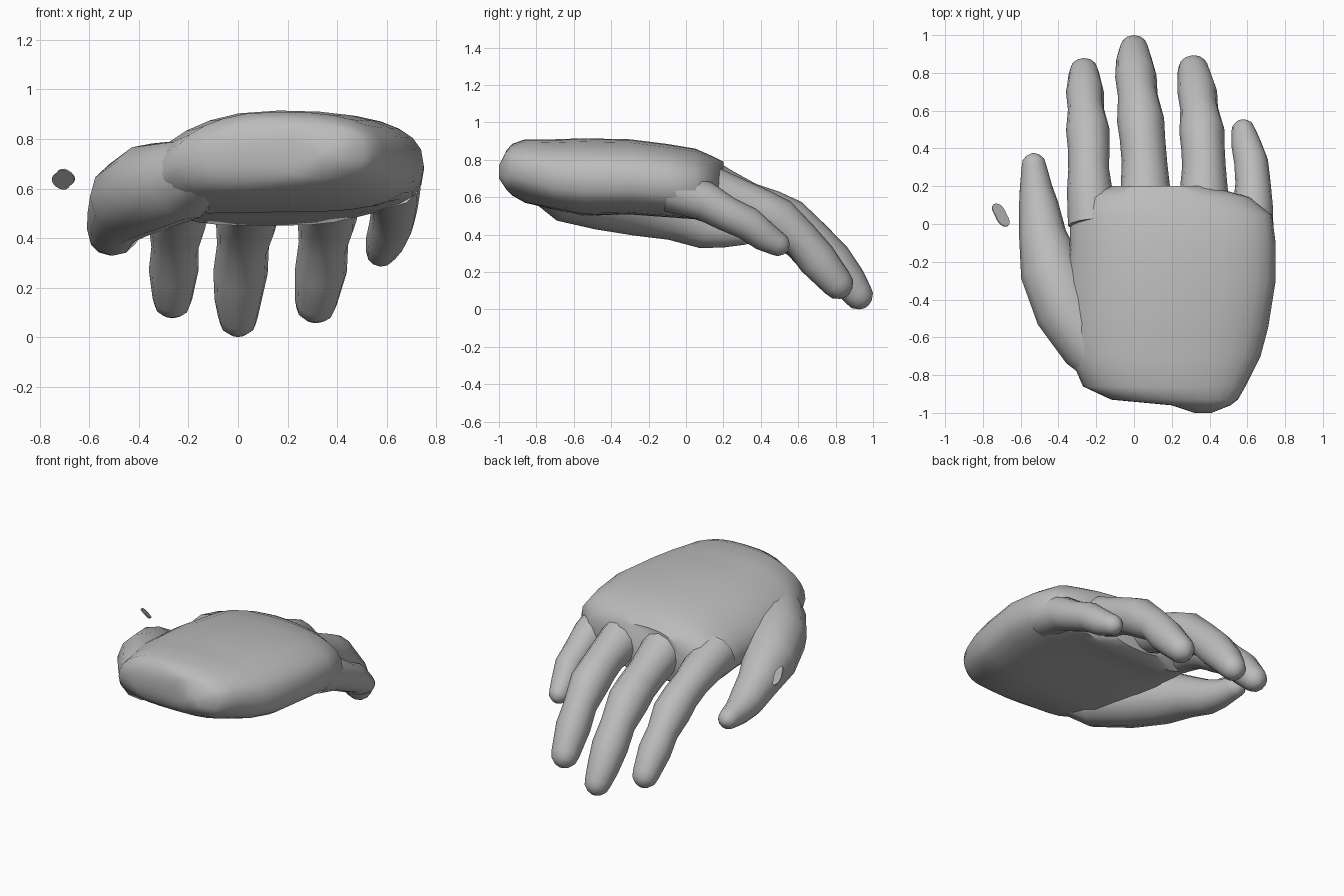
import bpy, bmesh, math
from mathutils import Vector

skin = bpy.data.materials.new("plain grey")
skin.diffuse_color = (0.5, 0.5, 0.5, 1)


def loft(name, rings, angle=40):
    """Skin a list of equal-length rings and close both ends."""
    bm = bmesh.new()
    rows = [[bm.verts.new(p) for p in r] for r in rings]
    n = len(rows[0])
    for a, b in zip(rows, rows[1:]):
        for i in range(n):
            bm.faces.new((a[i], a[(i + 1) % n], b[(i + 1) % n], b[i]))
    bm.faces.new(rows[0][::-1])
    bm.faces.new(rows[-1])
    bmesh.ops.recalc_face_normals(bm, faces=bm.faces[:])
    me = bpy.data.meshes.new(name)
    bm.to_mesh(me)
    bm.free()
    me.materials.append(skin)
    ob = bpy.data.objects.new(name, me)
    bpy.context.collection.objects.link(ob)
    bpy.ops.object.select_all(action='DESELECT')
    ob.select_set(True)
    bpy.context.view_layer.objects.active = ob
    bpy.ops.object.shade_smooth_by_angle(angle=math.radians(angle))
    return ob


def finger(name, pts, sides=12):
    """Tapered tube through (x, y, z, radius) points with a rounded tip."""
    c = [Vector(p[:3]) for p in pts]
    r = [p[3] for p in pts]
    tan = [(c[min(i + 1, len(c) - 1)] - c[max(i - 1, 0)]).normalized() for i in range(len(c))]
    tip, tip_r, tip_t = c[-1].copy(), r[-1], tan[-1]
    for reach, width in ((0.5, 0.87), (0.85, 0.52), (1.0, 0.15)):
        c.append(tip + tip_t * tip_r * reach)
        r.append(tip_r * width)
        tan.append(tip_t)
    rings = []
    for p, rad, t in zip(c, r, tan):
        up = Vector((1, 0, 0)).cross(t).normalized()
        side = t.cross(up)
        rings.append([p + (side * math.cos(a) + up * math.sin(a)) * rad
                      for a in (2 * math.pi * k / sides for k in range(sides))])
    return loft(name, rings)


# Palm: rounded sections (y, left, right, top, bottom), lower on the thumb side
sections = [
    (-1.00, 0.32, 0.41, 0.77, 0.70), (-0.96, 0.20, 0.51, 0.85, 0.64),
    (-0.93, -0.12, 0.55, 0.885, 0.61), (-0.86, -0.27, 0.59, 0.91, 0.57),
    (-0.70, -0.34, 0.67, 0.91, 0.50), (-0.55, -0.38, 0.71, 0.915, 0.47),
    (-0.30, -0.36, 0.75, 0.91, 0.475), (-0.10, -0.34, 0.75, 0.885, 0.46),
    (0.05, -0.34, 0.73, 0.86, 0.45), (0.14, -0.31, 0.62, 0.82, 0.45),
    (0.20, -0.12, 0.40, 0.79, 0.47)]
rings = []
for y, xl, xr, zt, zb in sections:
    ring = []
    for k in range(28):
        a = 2 * math.pi * k / 28
        cu, su = math.cos(a), math.sin(a)
        u = math.copysign(abs(cu) ** (2 / 2.5), cu)
        v = math.copysign(abs(su) ** (2 / 2.5), su)
        x = (xl + xr) / 2 + u * (xr - xl) / 2
        z = (zt + zb) / 2 + v * (zt - zb) / 2
        z -= 0.08 * (max(0, 0.15 - x) / 0.5) ** 2 * (1 if v > 0 else 0.6)
        if v < 0 and -0.8 < y < 0.1:
            z += 0.035 * (1 - u * u)          # hollow of the palm
        ring.append((x, y, z))
    rings.append(ring)
loft("palm", rings, 45)

# Fingers, thickened at the joints
finger("index_finger", [
    (-0.22, 0.00, 0.64, 0.13), (-0.235, 0.18, 0.60, 0.12), (-0.24, 0.29, 0.56, 0.108),
    (-0.24, 0.40, 0.51, 0.11), (-0.245, 0.50, 0.45, 0.115), (-0.255, 0.61, 0.36, 0.095),
    (-0.26, 0.70, 0.27, 0.10), (-0.265, 0.80, 0.155, 0.08)])
finger("middle_finger", [
    (0.06, 0.08, 0.67, 0.15), (0.06, 0.20, 0.62, 0.13), (0.055, 0.33, 0.56, 0.12),
    (0.045, 0.45, 0.52, 0.12), (0.035, 0.55, 0.47, 0.125), (0.02, 0.68, 0.37, 0.105),
    (0.01, 0.78, 0.26, 0.11), (0.0, 0.87, 0.15, 0.095), (0.0, 0.92, 0.08, 0.08)])
finger("ring_finger", [
    (0.37, 0.06, 0.66, 0.14), (0.37, 0.20, 0.61, 0.125), (0.37, 0.31, 0.57, 0.115),
    (0.365, 0.40, 0.53, 0.115), (0.36, 0.49, 0.48, 0.12), (0.345, 0.61, 0.38, 0.10),
    (0.335, 0.70, 0.27, 0.105), (0.315, 0.81, 0.14, 0.085)])
finger("little_finger", [
    (0.62, -0.08, 0.64, 0.12), (0.63, 0.10, 0.58, 0.105), (0.63, 0.22, 0.51, 0.093),
    (0.62, 0.33, 0.46, 0.09), (0.595, 0.42, 0.39, 0.08), (0.58, 0.49, 0.35, 0.065)])

# Thumb with its broad base
finger("thumb", [
    (-0.10, -0.82, 0.70, 0.10), (-0.22, -0.65, 0.635, 0.165), (-0.35, -0.45, 0.605, 0.18),
    (-0.44, -0.24, 0.555, 0.165), (-0.485, -0.05, 0.49, 0.125), (-0.505, 0.10, 0.43, 0.105),
    (-0.52, 0.20, 0.415, 0.085), (-0.53, 0.31, 0.41, 0.065)])

# Small loose nail plate beside the thumb: a thin peanut outline
mid = Vector((-0.705, 0.047, 0.638))
normal = Vector((0.50, 0.55, 0.67)).normalized()
along = Vector((0.42, -0.86, 0.0))
along.z = -(normal.x * along.x + normal.y * along.y) / normal.z
along.normalize()
across = normal.cross(along)
plate = []
for h in (-0.003, 0.003):
    ring = []
    for k in range(20):
        a = 2 * math.pi * k / 20
        w = 0.034 * (1 + 0.35 * abs(math.cos(a)))
        ring.append(mid + along * math.cos(a) * 0.072 + across * math.sin(a) * w * 1.1 + normal * h)
    plate.append(ring)
loft("thumb_nail", plate)
